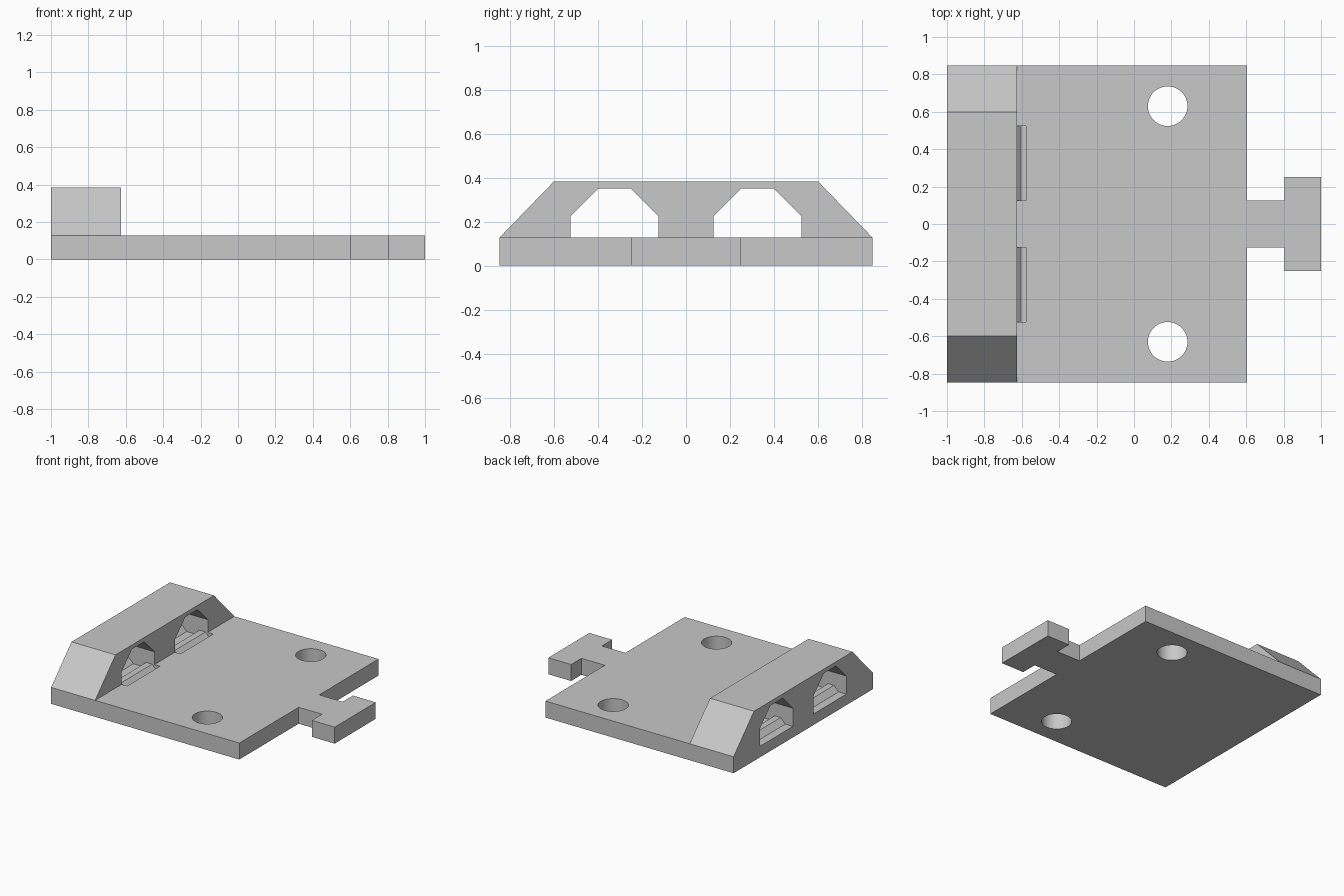
import bpy, bmesh
from mathutils import Vector

cube = bpy.data.objects.get("Cube")
if cube:
    bpy.data.objects.remove(cube, do_unlink=True)

grey = bpy.data.materials.new("Light grey plastic")
grey.use_nodes = True
colour = (0.58, 0.58, 0.58, 1)
grey.diffuse_color = colour
next(n for n in grey.node_tree.nodes if n.type == 'BSDF_PRINCIPLED').inputs["Base Color"].default_value = colour

BASE_TOP = 0.127
BLOCK_TOP = 0.383
BLOCK_EDGE = -0.625
FLOOR = 0.085
HALF = 0.848


def prism(name, profile, place, start, end):
    """Extrude a 2D profile; place maps (a, b, depth) to a point."""
    bm = bmesh.new()
    face = bm.faces.new([bm.verts.new(place(a, b, start)) for a, b in profile])
    new = bmesh.ops.extrude_face_region(bm, geom=[face])["geom"]
    shift = Vector(place(0, 0, end)) - Vector(place(0, 0, start))
    bmesh.ops.translate(bm, vec=shift, verts=[v for v in new if isinstance(v, bmesh.types.BMVert)])
    bmesh.ops.recalc_face_normals(bm, faces=bm.faces)
    mesh = bpy.data.meshes.new(name)
    bm.to_mesh(mesh)
    bm.free()
    mesh.materials.append(grey)
    obj = bpy.data.objects.new(name, mesh)
    bpy.context.collection.objects.link(obj)
    return obj


def boolean(target, tool, operation):
    """Apply a boolean and remove the tool."""
    bpy.context.view_layer.objects.active = target
    mod = target.modifiers.new("boolean", 'BOOLEAN')
    mod.operation, mod.object, mod.solver = operation, tool, 'EXACT'
    bpy.ops.object.modifier_apply(modifier=mod.name)
    bpy.data.objects.remove(tool, do_unlink=True)


def along_x(y, z, x):
    return (x, y, z)


def along_y(x, z, y):
    return (x, y, z)


def along_z(x, y, z):
    return (x, y, z)


# Base plate with its T-shaped connector tab
half_outline = [(-1, HALF), (0.605, HALF), (0.605, 0.125), (0.805, 0.125), (0.805, 0.25), (1, 0.25)]
outline = half_outline + [(x, -y) for x, y in reversed(half_outline)]
base = prism("base_plate", outline, along_z, 0, BASE_TOP)

# Raised block with sloping ends, sharing the plate's solid
block_profile = [(-HALF, BASE_TOP), (-0.6, BLOCK_TOP), (0.6, BLOCK_TOP), (HALF, BASE_TOP),
                 (HALF, 0.05), (-HALF, 0.05)]
block = prism("block", block_profile, along_x, -1, BLOCK_EDGE)
boolean(base, block, 'UNION')

# Two cable tunnels and two screw holes
arch = [(0.125, FLOOR), (0.125, 0.225), (0.25, 0.35), (0.4, 0.35), (0.525, 0.225), (0.525, FLOOR)]
for side in (1, -1):
    tunnel = prism("tunnel_cutter", [(side * y, z) for y, z in arch], along_x, -1.1, -0.578)
    boolean(base, tunnel, 'DIFFERENCE')
    bpy.ops.mesh.primitive_cylinder_add(vertices=48, radius=0.106, depth=1, location=(0.18, side * 0.63, 0))
    boolean(base, bpy.context.object, 'DIFFERENCE')

# Gripping ridges across each tunnel floor
ridge = [(-0.065, FLOOR - 0.01), (-0.065, FLOOR), (-0.025, 0.125),
         (0.025, 0.125), (0.065, FLOOR), (0.065, FLOOR - 0.01)]
for side, label in ((1, "back"), (-1, "front")):
    for number, centre in enumerate((-0.87, -0.67), 1):
        prism(f"{label}_tunnel_ridge_{number}", [(centre + x, z) for x, z in ridge],
              along_y, side * 0.12, side * 0.53)

# Crisp faces with smooth hole walls
bpy.ops.object.select_all(action='DESELECT')
base.select_set(True)
bpy.context.view_layer.objects.active = base
bpy.ops.object.shade_smooth_by_angle(angle=0.4)
